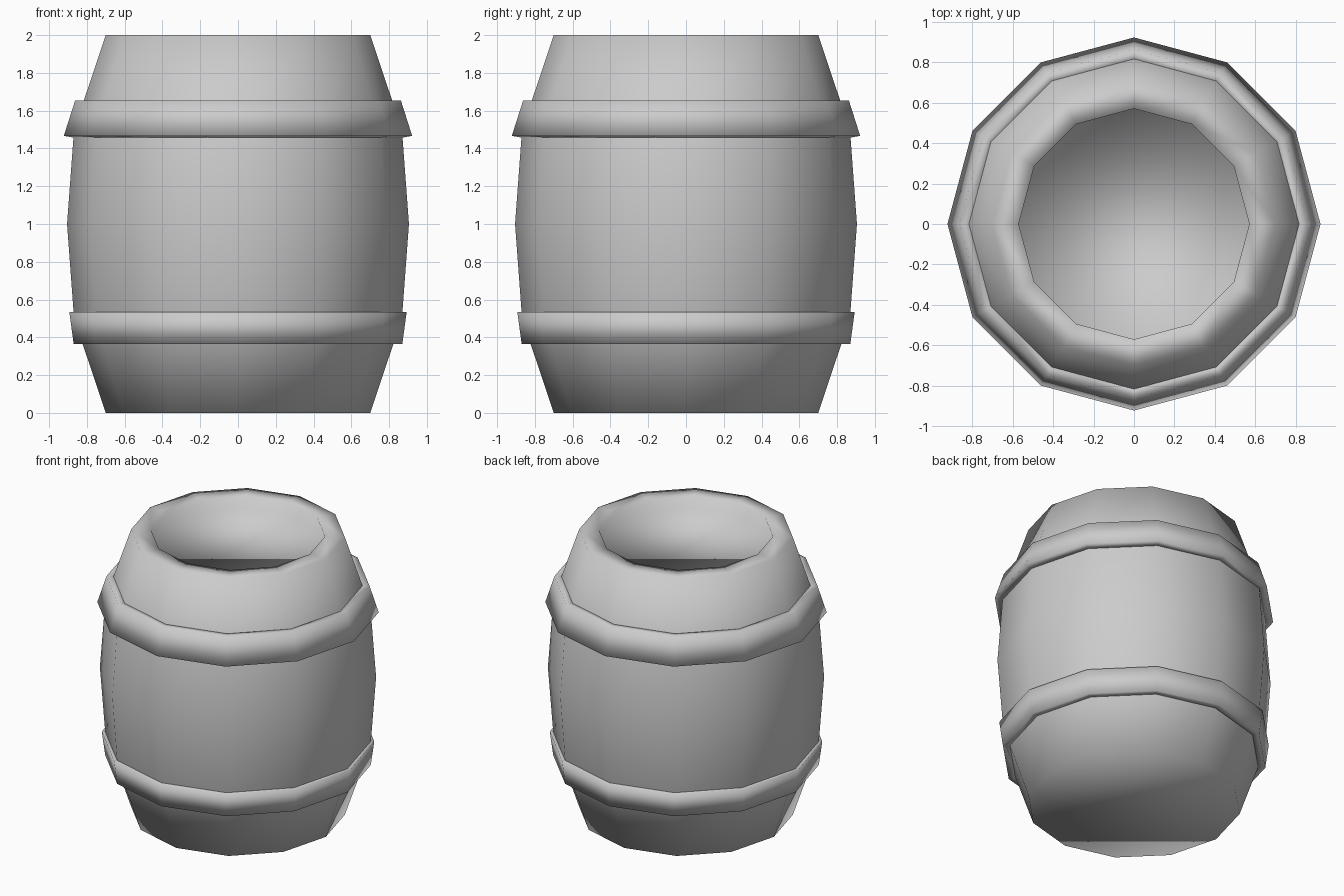
import bpy, bmesh
from math import cos, sin, pi

if "Cube" in bpy.data.objects:
    bpy.data.objects.remove(bpy.data.objects["Cube"])

SIDES = 12


def lathe(name, profile, closed=False):
    """Revolve (radius, z) points around z; open profiles get end caps."""
    bm = bmesh.new()
    rings = [[bm.verts.new((r * cos(2 * pi * i / SIDES), r * sin(2 * pi * i / SIDES), z))
              for i in range(SIDES)] for r, z in profile]
    pairs = list(zip(rings, rings[1:]))
    if closed:
        pairs.append((rings[-1], rings[0]))
    else:
        bm.faces.new(rings[0])
        bm.faces.new(rings[-1])
    for a, b in pairs:
        for i in range(SIDES):
            j = (i + 1) % SIDES
            bm.faces.new((a[i], a[j], b[j], b[i]))
    bmesh.ops.recalc_face_normals(bm, faces=bm.faces)
    for f in bm.faces:
        f.smooth = True
    mesh = bpy.data.meshes.new(name)
    bm.to_mesh(mesh)
    bm.free()
    obj = bpy.data.objects.new(name, mesh)
    bpy.context.collection.objects.link(obj)
    return obj


# Bulging body with a flat rim and a recessed lid
lathe("barrel_body", [(0.70, 0), (0.868, 0.5), (0.905, 1.0), (0.868, 1.5),
                      (0.70, 2.0), (0.57, 2.0), (0.57, 1.92)])

# Hoops, each flaring towards the middle of the barrel
lathe("lower_hoop", [(0.81, 0.365), (0.87, 0.365), (0.893, 0.535), (0.86, 0.535)], closed=True)
lathe("upper_hoop", [(0.80, 1.655), (0.862, 1.655), (0.922, 1.467), (0.86, 1.455)], closed=True)
